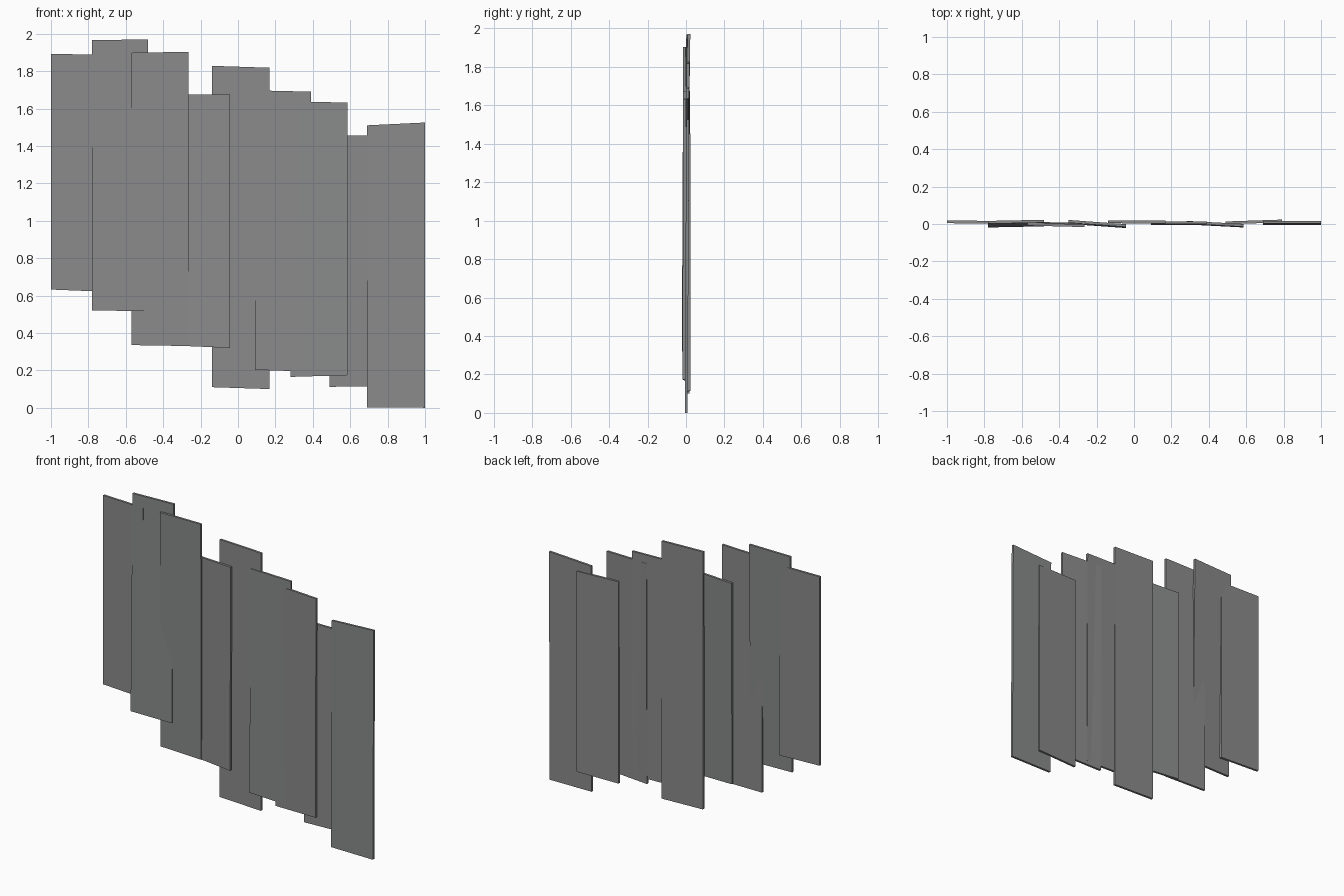
import bpy, bmesh

THICK = 0.015

grey = bpy.data.materials.new("weathered_grey")
grey.diffuse_color = (0.25, 0.256, 0.252, 1)

# x left, x right, bottom z (left, right), top z (left, right),
# mid-plane depth y, yaw (right end offset), lean (top offset)
planks = [
    (-1.00, -0.70, 0.632, 0.62, 1.892, 1.887, 0.010, -0.002, 0.000),
    (-0.78, -0.48, 0.52, 0.517, 1.965, 1.97, 0.002, 0.003, 0.010),
    (-0.57, -0.264, 0.335, 0.33, 1.898, 1.903, -0.002, -0.004, -0.003),
    (-0.35, -0.044, 0.333, 0.32, 1.675, 1.675, 0.000, -0.011, 0.003),
    (-0.138, 0.168, 0.11, 0.10, 1.828, 1.818, 0.011, -0.001, 0.000),
    (0.09, 0.39, 0.203, 0.193, 1.697, 1.69, 0.004, 0.000, 0.003),
    (0.28, 0.585, 0.165, 0.174, 1.637, 1.632, -0.001, -0.008, 0.002),
    (0.49, 0.79, 0.112, 0.115, 1.458, 1.453, 0.011, 0.005, 0.000),
    (0.69, 1.00, 0.002, 0.0, 1.51, 1.525, 0.005, 0.000, 0.004),
]


def add_plank(i, x0, x1, zb0, zb1, zt0, zt1, y, yaw, lean):
    """One thin board: a unit cube fitted to its slightly twisted place."""
    bm = bmesh.new()
    bmesh.ops.create_cube(bm, size=2)
    for v in bm.verts:
        u, d, w = v.co
        left = u < 0
        z = (zb0 if left else zb1) if w < 0 else (zt0 if left else zt1)
        v.co = (x0 if left else x1, y + yaw * u + lean * w + d * THICK / 2, z)
    name = f"fence_plank_{i}"
    mesh = bpy.data.meshes.new(name)
    bm.to_mesh(mesh)
    bm.free()
    mesh.materials.append(grey)
    bpy.context.collection.objects.link(bpy.data.objects.new(name, mesh))


# Row of overlapping boards
for i, p in enumerate(planks, 1):
    add_plank(i, *p)
